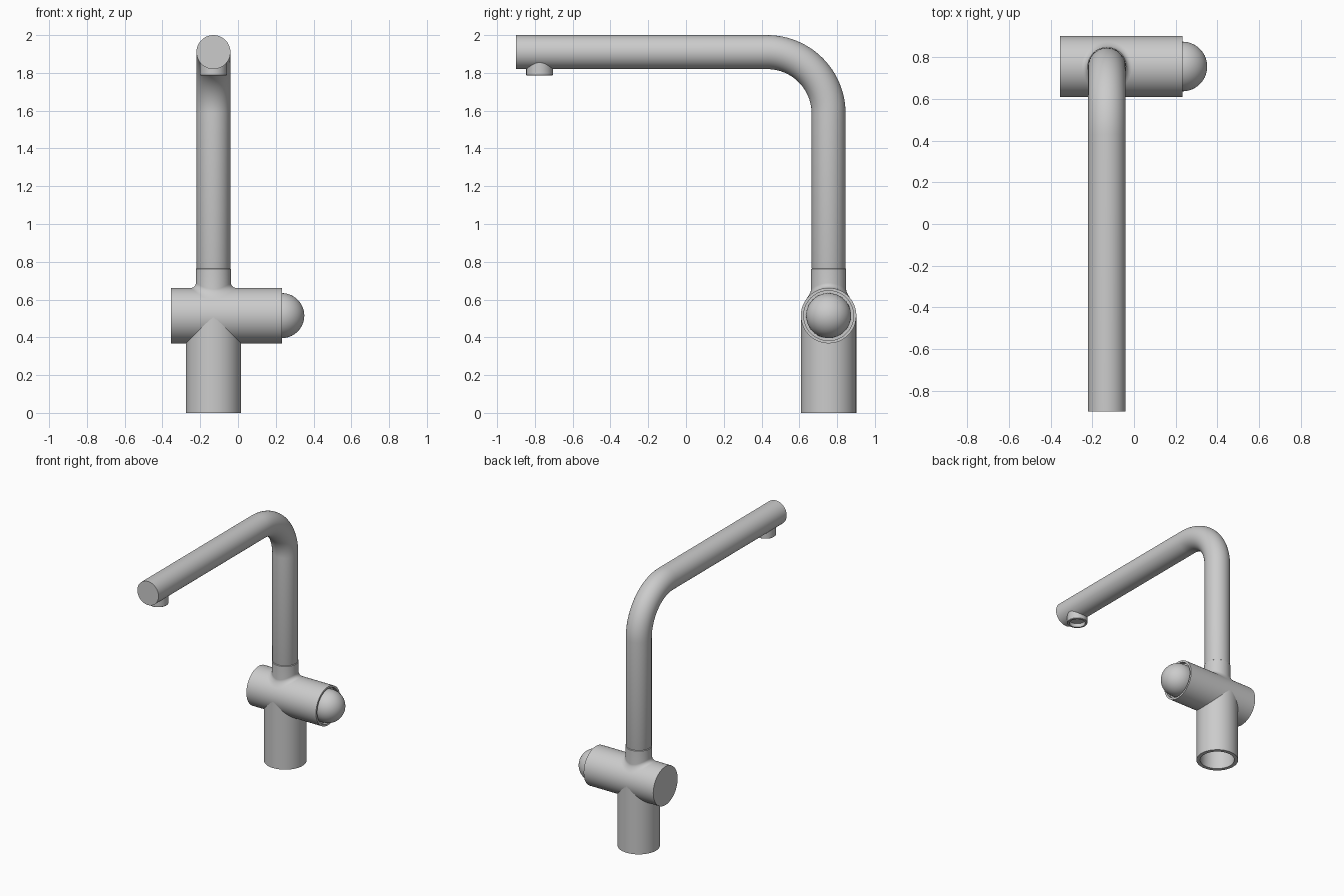
import bpy, bmesh, math
from mathutils import Vector

if "Cube" in bpy.data.objects:
    bpy.data.objects.remove(bpy.data.objects["Cube"])

CX, CY = -0.13, 0.755        # axis of the upright column
BODY_Z, BODY_R = 0.515, 0.147
SEG = 48


def skin(name, rings, cap_start=True, cap_end=True):
    """Skin a list of equal-sized vertex rings into a smooth mesh."""
    bm = bmesh.new()
    loops = [[bm.verts.new(p) for p in ring] for ring in rings]
    for a, b in zip(loops, loops[1:]):
        for i in range(SEG):
            j = (i + 1) % SEG
            bm.faces.new((a[i], a[j], b[j], b[i]))
    if cap_start:
        bm.faces.new(loops[0])
    if cap_end:
        bm.faces.new(loops[-1])
    bmesh.ops.remove_doubles(bm, verts=bm.verts, dist=1e-5)
    bmesh.ops.recalc_face_normals(bm, faces=bm.faces)
    mesh = bpy.data.meshes.new(name)
    bm.to_mesh(mesh)
    bm.free()
    obj = bpy.data.objects.new(name, mesh)
    bpy.context.collection.objects.link(obj)
    mesh.shade_smooth()
    mesh.set_sharp_from_angle(angle=math.radians(35))
    return obj


def ring(center, u, v, r):
    c, u, v = Vector(center), Vector(u), Vector(v)
    return [c + r * (math.cos(t) * u + math.sin(t) * v)
            for t in (2 * math.pi * i / SEG for i in range(SEG))]


def lathe_z(name, profile, x, y):
    return skin(name, [ring((x, y, z), (1, 0, 0), (0, 1, 0), r) for r, z in profile])


def lathe_x(name, profile):
    return skin(name, [ring((x, CY, BODY_Z), (0, 1, 0), (0, 0, 1), r) for r, x in profile])


# Hollow base column, open underneath
lathe_z("base_column", [(0.12, 0.48), (0.12, 0), (0.1465, 0), (0.1465, BODY_Z)], CX, CY)

# Horizontal valve body with a recessed end around the knob
lathe_x("valve_body", [(BODY_R, -0.355), (BODY_R, 0.232), (0.132, 0.232), (0.132, 0.205)])

# Domed control knob
dome = [(0.119 * math.cos(t), 0.232 + 0.119 * math.sin(t))
        for t in (math.pi / 2 * i / 14 for i in range(14))]
lathe_x("control_knob", [(0.119, 0.2)] + dome + [(0.002, 0.351)])

# Collar, with a fillet that follows the curved top of the valve body
collar_r, fillet = 0.093, 0.026
rings = []
for k in range(9):
    t = math.pi / 2 * k / 8
    r = collar_r + fillet * (1 - math.sin(t))
    flat = ring((CX, CY, 0), (1, 0, 0), (0, 1, 0), r)
    for p in flat:
        p.z = BODY_Z + math.sqrt(BODY_R ** 2 - (p.y - CY) ** 2) + fillet * (1 - math.cos(t))
    rings.append(flat)
for r, z in [(collar_r, 0.762), (0.088, 0.766)]:
    rings.append(ring((CX, CY, z), (1, 0, 0), (0, 1, 0), r))
skin("spout_collar", rings, cap_start=False)

# Spout: upright, quarter bend, long horizontal run
pipe_r, pipe_z, bend = 0.09, 1.91, 0.325
X = (1, 0, 0)
rings = [ring((CX, CY, 0.76), X, (0, 1, 0), 0.087),
         ring((CX, CY, 0.77), X, (0, 1, 0), pipe_r)]
for k in range(25):
    t = math.pi / 2 * k / 24
    c, s = math.cos(t), math.sin(t)
    rings.append(ring((CX, CY - bend + bend * c, pipe_z - bend + bend * s),
                      X, (0, c, s), pipe_r))
rings.append(ring((CX, -0.9, pipe_z), X, (0, 0, 1), pipe_r))
skin("spout_pipe", rings)

# Outlet nozzle, hollow underneath
lathe_z("outlet_nozzle", [(0.056, 1.815), (0.056, 1.787), (0.068, 1.787),
                          (0.071, 1.79), (0.071, 1.87)], CX, -0.775)
